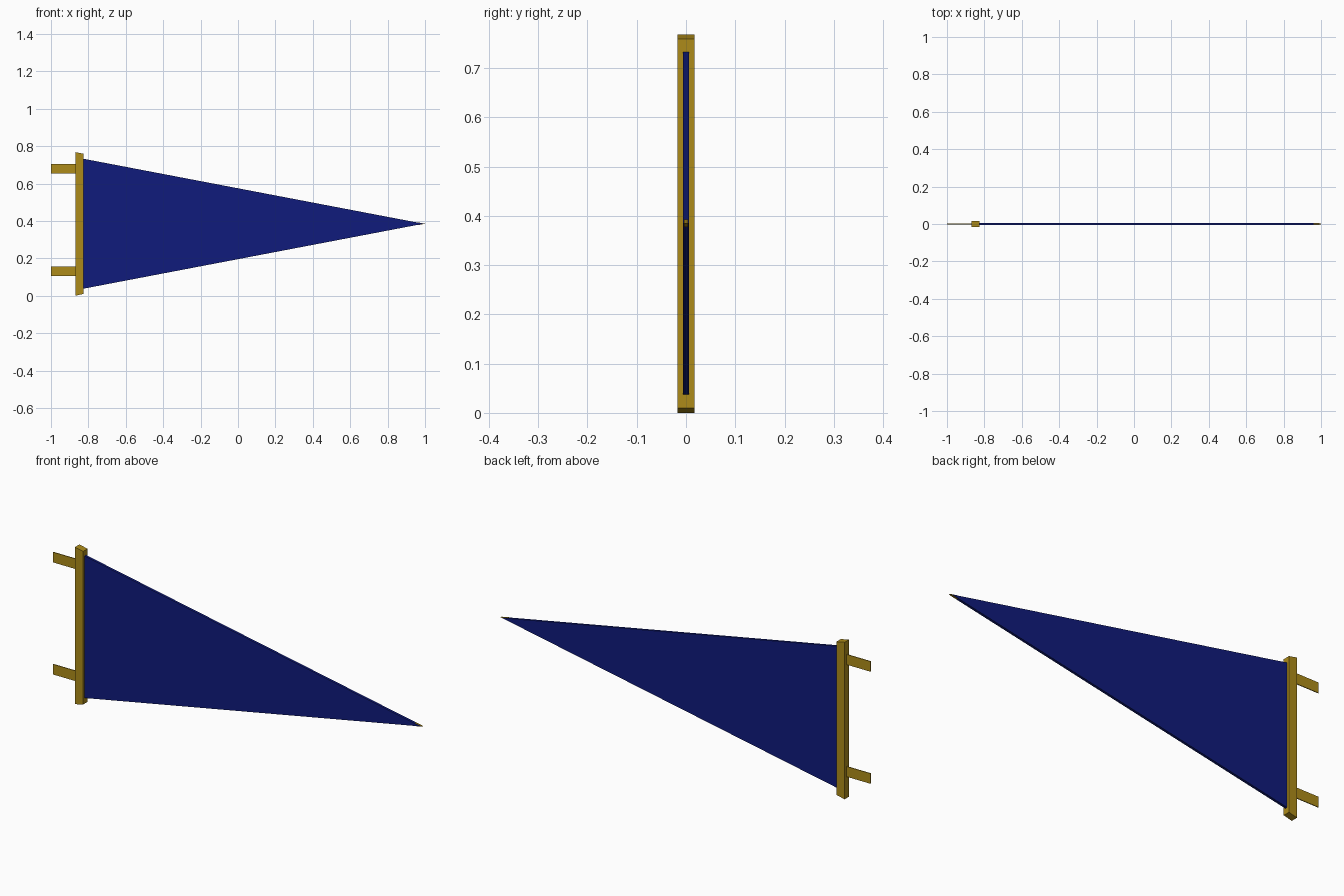
import bpy, bmesh

if "Cube" in bpy.data.objects:
    bpy.data.objects.remove(bpy.data.objects["Cube"])


def material(name, color):
    m = bpy.data.materials.new(name)
    m.diffuse_color = (*color, 1)
    m.use_nodes = True
    m.node_tree.nodes["Principled BSDF"].inputs["Base Color"].default_value = m.diffuse_color
    return m


gold = material("gold", (0.42, 0.26, 0.01))
blue = material("navy", (0.005, 0.011, 0.20))
MID = 0.385


def plate(name, outline, half, mat):
    """Extrude an x-z outline evenly to both sides of y = 0."""
    bm = bmesh.new()
    face = bm.faces.new([bm.verts.new((x, -half, z)) for x, z in outline])
    ext = bmesh.ops.extrude_face_region(bm, geom=[face])["geom"]
    verts = [g for g in ext if isinstance(g, bmesh.types.BMVert)]
    bmesh.ops.translate(bm, verts=verts, vec=(0, 2 * half, 0))
    bmesh.ops.recalc_face_normals(bm, faces=bm.faces[:])
    me = bpy.data.meshes.new(name)
    bm.to_mesh(me)
    bm.free()
    me.materials.append(mat)
    ob = bpy.data.objects.new(name, me)
    bpy.context.collection.objects.link(ob)
    return ob


# Hoist band with slanted ends
plate("hoist_band", [(-0.87, 0), (-0.826, 0.01), (-0.826, 0.759), (-0.87, 0.768)], 0.017, gold)

# Triangular cloth
plate("pennant_cloth", [(-0.83, 0.037), (0.992, MID), (-0.83, 0.733)], 0.006, blue)

# Small gold point peeking out of the cloth tip
plate("pennant_tip", [(0.96, MID - 0.008), (1.0, MID), (0.96, MID + 0.008)], 0.004, gold)

# Tie straps
for name, z in (("lower_strap", 0.13), ("upper_strap", 0.678)):
    plate(name, [(-1, z - 0.025), (-0.86, z - 0.025), (-0.86, z + 0.025), (-1, z + 0.025)], 0.002, gold)
